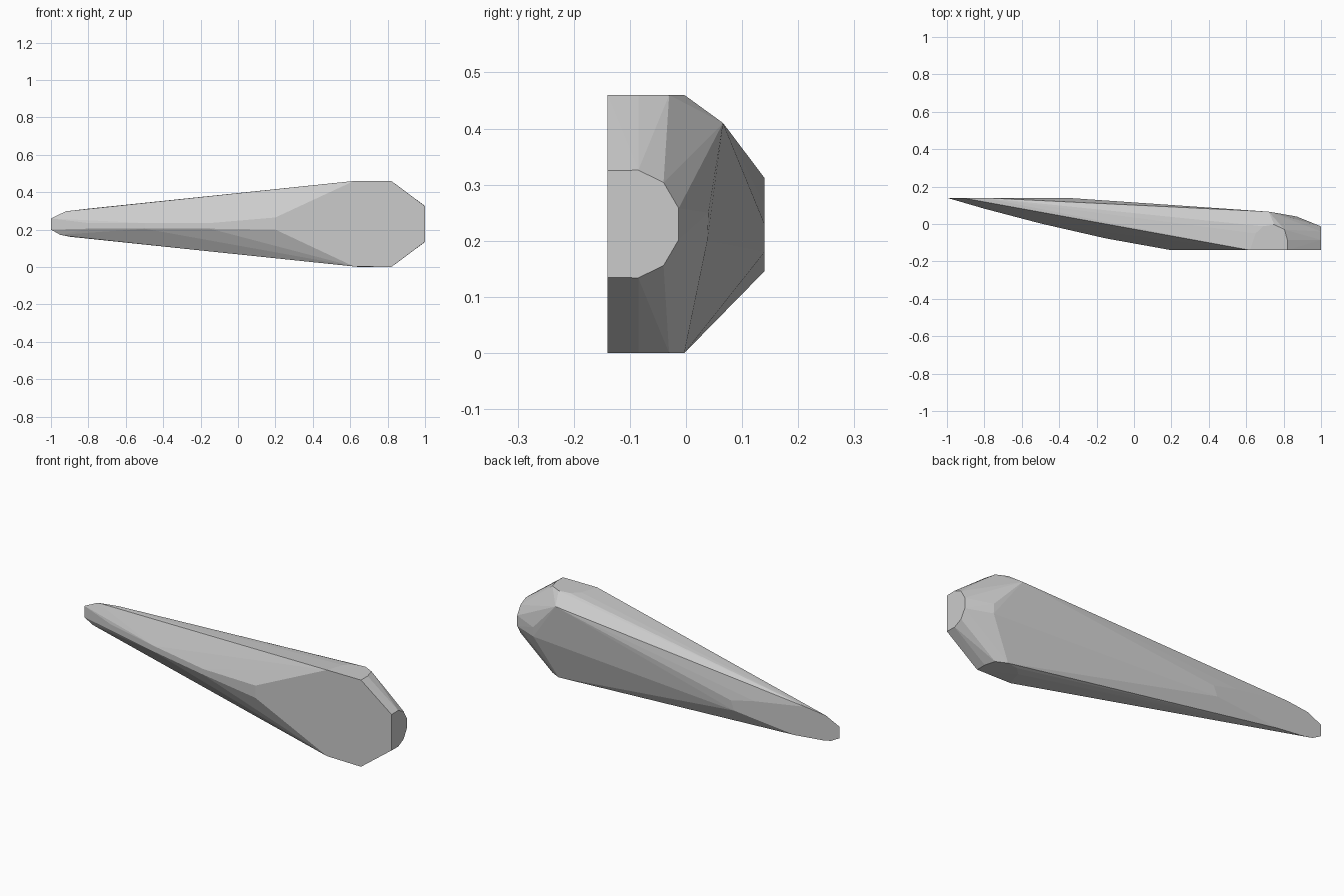
import bpy, bmesh

if "Cube" in bpy.data.objects:
    bpy.data.objects.remove(bpy.data.objects["Cube"])

points = []

# Flat front face (y = -0.14)
for x, z in [(0.2, 0.2), (0.2, 0.265), (0.62, 0.46), (0.82, 0.46), (1, 0.325),
             (1, 0.135), (0.82, 0), (0.62, 0.003)]:
    points.append((x, -0.14, z))

# Rounded flats on the top and the bottom
for x, y in [(0.65, -0.05), (0.69, -0.012), (0.75, -0.003), (0.805, -0.03), (0.82, -0.085)]:
    points += [(x, y, 0.46), (x, y, 0.0)]

# Rounded flat on the wide end
for y, dz in [(-0.085, 0.096), (-0.04, 0.074), (-0.013, 0.028)]:
    points += [(1, y, 0.23 + dz), (1, y, 0.23 - dz)]

# Rear shoulder of the wide end
points += [(0.72, 0.066, 0.41), (0.87, 0.04, 0.25), (0.87, 0.038, 0.2)]

# Flat rear face reaching to the narrow tip (y = 0.14)
for x, z in [(-0.36, 0.23), (-0.38, 0.18), (-0.5, 0.262), (-0.8, 0.312), (-0.92, 0.298),
             (-1, 0.26), (-1, 0.2), (-0.95, 0.172), (-0.9, 0.162), (-0.74, 0.146)]:
    points.append((x, 0.14, z))

# Gently bowed front ridge of the taper
for x, y in [(-0.8, 0.082), (-0.5, 0.003), (-0.15, -0.077)]:
    points += [(x, y, 0.205), (x, y, 0.235)]

# Wrap the sections in one faceted convex body
bm = bmesh.new()
for p in points:
    bm.verts.new(p)
hull = bmesh.ops.convex_hull(bm, input=bm.verts)
loose = [v for v in bm.verts if not v.link_faces]
bmesh.ops.delete(bm, geom=loose, context='VERTS')
bmesh.ops.dissolve_limit(bm, angle_limit=0.005, verts=bm.verts, edges=bm.edges)
bmesh.ops.recalc_face_normals(bm, faces=bm.faces)
mesh = bpy.data.meshes.new("tapered_body")
bm.to_mesh(mesh)
bm.free()
body = bpy.data.objects.new("tapered_body", mesh)
bpy.context.collection.objects.link(body)
